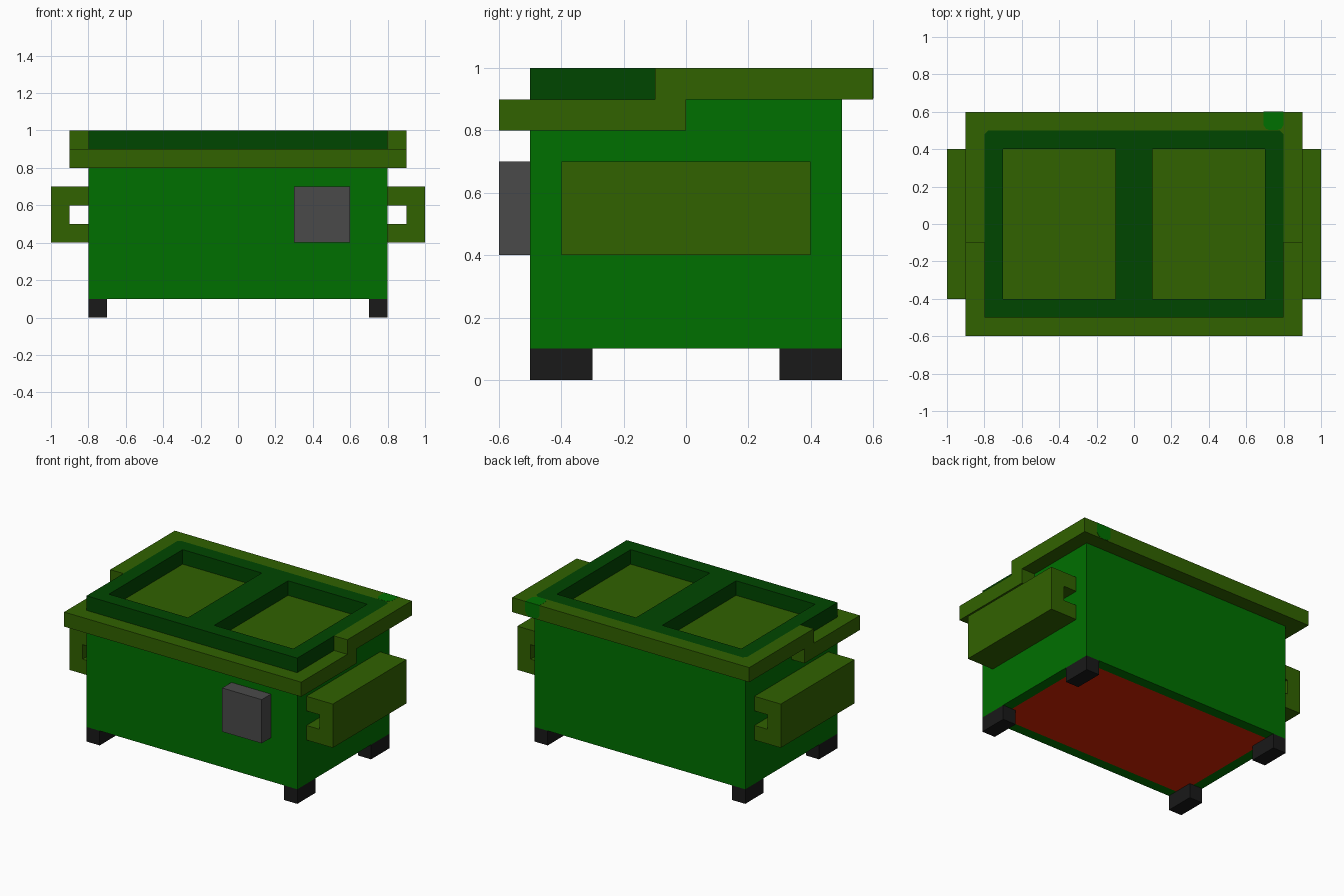
import bpy, bmesh
from mathutils import Vector

if "Cube" in bpy.data.objects:
    bpy.data.objects.remove(bpy.data.objects["Cube"], do_unlink=True)


def material(name, rgb):
    """Flat colour from 0-255 sRGB values."""
    lin = [((c / 255 + 0.055) / 1.055) ** 2.4 if c > 10 else c / 255 / 12.92 for c in rgb]
    m = bpy.data.materials.new(name)
    m.use_nodes = True
    m.diffuse_color = (*lin, 1)
    bsdf = next(n for n in m.node_tree.nodes if n.type == 'BSDF_PRINCIPLED')
    bsdf.inputs["Base Color"].default_value = (*lin, 1)
    return m


GREEN = material("body green", (0, 112, 0))
OLIVE = material("olive green", (49, 98, 0))
DARK = material("dark green", (0, 70, 0))
GREY = material("box grey", (74, 74, 74))
BLACK = material("foot black", (25, 25, 25))
RED = material("underside red", (216, 34, 0))


def finish(name, bm, *mats):
    bmesh.ops.recalc_face_normals(bm, faces=bm.faces[:])
    me = bpy.data.meshes.new(name)
    bm.to_mesh(me)
    bm.free()
    for m in mats:
        me.materials.append(m)
    ob = bpy.data.objects.new(name, me)
    bpy.context.collection.objects.link(ob)
    return ob


def extrude(bm, faces, vec):
    new = bmesh.ops.extrude_face_region(bm, geom=faces, use_keep_orig=True)["geom"]
    bmesh.ops.translate(bm, vec=vec, verts=[v for v in new if isinstance(v, bmesh.types.BMVert)])


def prism(name, points, vec, mat):
    """Closed prism from an outline swept along a vector."""
    bm = bmesh.new()
    face = bm.faces.new([bm.verts.new(p) for p in points])
    extrude(bm, [face], Vector(vec))
    return finish(name, bm, mat)


def box_mesh(x0, x1, y0, y1, z0, z1):
    bm = bmesh.new()
    face = bm.faces.new([bm.verts.new(p) for p in
                         ((x0, y0, z0), (x1, y0, z0), (x1, y1, z0), (x0, y1, z0))])
    extrude(bm, [face], Vector((0, 0, z1 - z0)))
    bmesh.ops.recalc_face_normals(bm, faces=bm.faces[:])
    return bm


def box(name, dims, mat):
    return finish(name, box_mesh(*dims), mat)


# Container body: olive top (the lid panels) and an inset red underside
bm = box_mesh(-0.8, 0.8, -0.5, 0.5, 0.1, 0.9)
for f in bm.faces:
    f.material_index = 1 if f.normal.z > 0.5 else 0
bottom = [f for f in bm.faces if f.normal.z < -0.5]
bmesh.ops.inset_individual(bm, faces=bottom, thickness=0.1)
bottom[0].material_index = 2
finish("body", bm, GREEN, OLIVE, RED)

# Lid frame with two openings and clipped rear corners
xs, ys = (-0.8, -0.7, -0.1, 0.1, 0.7, 0.8), (-0.5, -0.4, 0.4, 0.5)
bm = bmesh.new()
grid = [[bm.verts.new((x, y, 0.9)) for y in ys] for x in xs]
for i in range(5):
    for j in range(3):
        if not (i in (1, 3) and j == 1):
            bm.faces.new((grid[i][j], grid[i + 1][j], grid[i + 1][j + 1], grid[i][j + 1]))
extrude(bm, bm.faces[:], Vector((0, 0, 0.1)))
corners = [e for e in bm.edges if all(abs(v.co.x) > 0.79 and v.co.y > 0.49 for v in e.verts)]
bmesh.ops.bevel(bm, geom=corners, offset=0.02, segments=1, affect='EDGES')
finish("lid_frame", bm, DARK)

# Stepped rim: low around the front, high around the back
front = [(-0.9, -0.6), (0.9, -0.6), (0.9, 0), (0.8, 0),
         (0.8, -0.5), (-0.8, -0.5), (-0.8, 0), (-0.9, 0)]
back = [(0.9, -0.1), (0.9, 0.6), (-0.9, 0.6), (-0.9, -0.1), (-0.8, -0.1),
        (-0.8, 0.48), (-0.78, 0.5), (0.78, 0.5), (0.8, 0.48), (0.8, -0.1)]
prism("front_rim", [(x, y, 0.8) for x, y in front], (0, 0, 0.1), OLIVE)
prism("back_rim", [(x, y, 0.9) for x, y in back], (0, 0, 0.1), OLIVE)

# Green paint patch folded over the rear rim edge: rounded top and back plates
patch = [(0.692, 0), (0.692, 0.07), (0.705, 0.09), (0.725, 0.098),
         (0.765, 0.098), (0.787, 0.09), (0.8, 0.07), (0.8, 0)]
prism("patch_top", [(x, 0.6 - d, 0.999) for x, d in patch], (0, 0, 0.002), GREEN)
prism("patch_back", [(x, 0.599, 1 - d) for x, d in patch], (0, 0.002, 0), GREEN)

# Lifting sleeves: C-shaped channels on both sides
channel = [(0.8, 0.4), (1, 0.4), (1, 0.7), (0.8, 0.7),
           (0.8, 0.6), (0.9, 0.6), (0.9, 0.5), (0.8, 0.5)]
for side, s in (("left", 1), ("right", -1)):
    prism(side + "_lifting_sleeve", [(s * x, -0.4, z) for x, z in channel], (0, 0.8, 0), OLIVE)
    # Feet
    x0, x1 = sorted((s * 0.7, s * 0.8))
    box(side + "_front_foot", (x0, x1, -0.5, -0.3, 0, 0.1), BLACK)
    box(side + "_back_foot", (x0, x1, 0.3, 0.5, 0, 0.1), BLACK)

# Box on the front wall
box("front_box", (0.3, 0.6, -0.6, -0.5, 0.4, 0.7), GREY)
